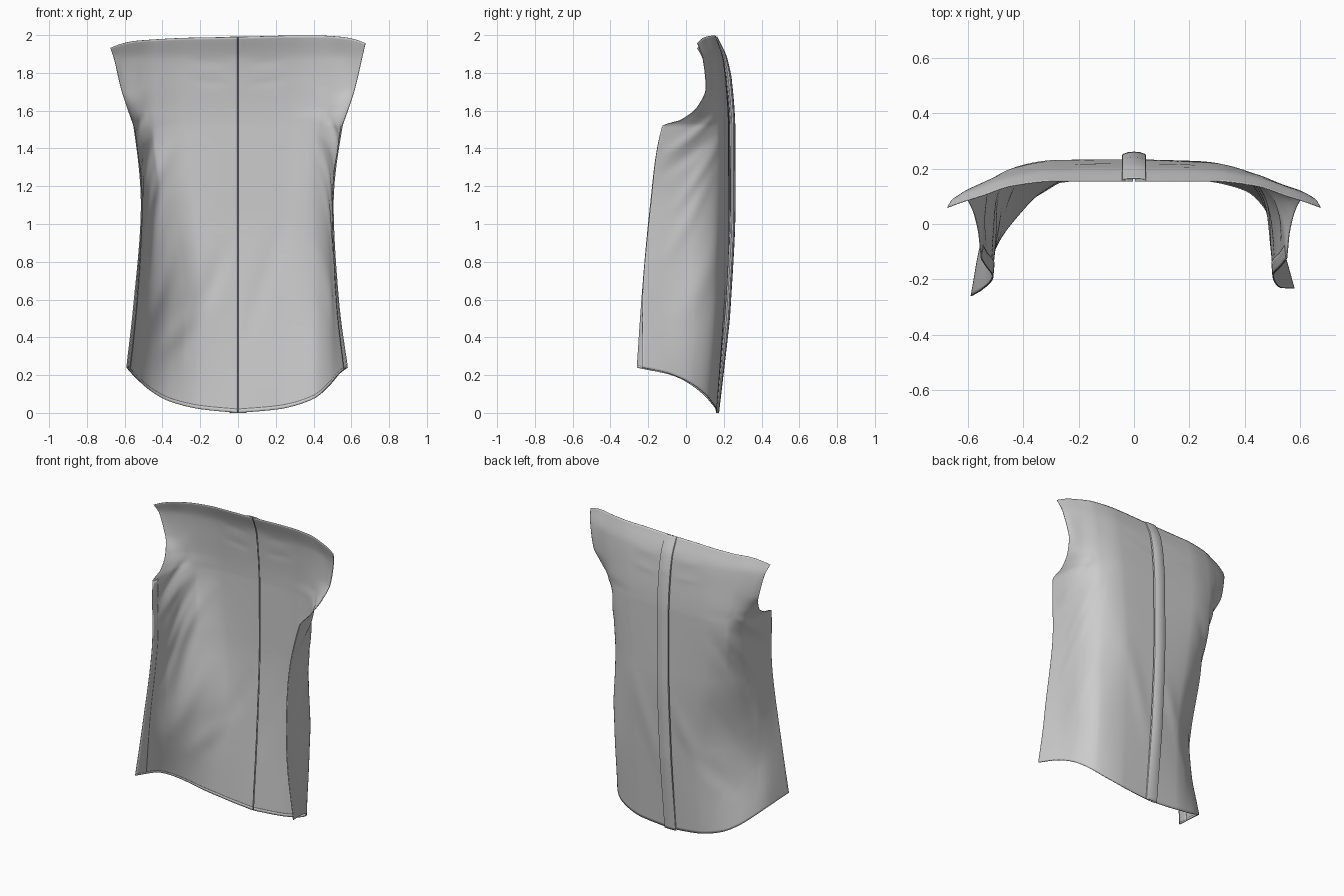
import bpy, bmesh, math
from mathutils import Vector

if "Cube" in bpy.data.objects:
    bpy.data.objects.remove(bpy.data.objects["Cube"])

# Cloth panel as lofted cross-sections: rows by height, points from the pleat to the side edge
UK = [0, .3, .52, .7, .86, 1]
VK = [0, .6, 1.1, 1.52, 1.55, 1.62, 1.72, 1.87, 1.99]
CENTRE_Y = [.163, .21, .233, .232, .231, .227, .218, .199, .155]
LOW_RIGHT = [
    [(.22, .162), (.40, .125), (.487, .04), (.54, -.095), (.58, -.233)],
    [(.23, .203), (.41, .16), (.49, .04), (.51, -.115), (.533, -.23)],
    [(.24, .225), (.405, .165), (.476, .05), (.495, -.08), (.505, -.187)]]
LOW_LEFT = [
    [(.2, .16), (.36, .13), (.46, .075), (.55, -.06), (.59, -.26)],
    [(.19, .187), (.355, .1), (.45, .0), (.515, -.12), (.55, -.235)],
    [(.24, .22), (.40, .15), (.475, .04), (.502, -.08), (.513, -.19)]]
UPPER = [
    [(.27, .228), (.43, .193), (.515, .1), (.545, -.01), (.553, -.125)],
    [(.27, .227), (.43, .193), (.52, .115), (.553, .03), (.563, -.03)],
    [(.28, .223), (.44, .192), (.53, .137), (.57, .095), (.588, .06)],
    [(.28, .214), (.44, .187), (.54, .147), (.595, .122), (.62, .105)],
    [(.28, .196), (.44, .173), (.55, .137), (.62, .108), (.655, .09)],
    [(.28, .155), (.44, .138), (.55, .102), (.62, .08), (.675, .06)]]
BULGE = {1: -.014, -1: .008}            # the underarm sits tighter on the right
BULGE_FADE = [0, 0, 0, 1, .95, .7, .4, .1, 0]
HEM_Z = {1: [0, .02, .075, .148, .21, .24], -1: [0, .02, .06, .115, .195, .24]}
TOP_Z = {1: [1.99, 1.997, 1.997, 1.99, 1.977, 1.957], -1: [1.99, 1.985, 1.977, 1.968, 1.953, 1.932]}
GAP = .003


def curve(xs, ys, t):
    """Smooth monotone interpolation through points."""
    n = len(xs)
    i = 0
    while i < n - 2 and t > xs[i + 1]:
        i += 1
    d = lambda k: (ys[k + 1] - ys[k]) / (xs[k + 1] - xs[k])

    def slope(k):
        if k == 0:
            return d(0)
        if k == n - 1:
            return d(n - 2)
        a, b = d(k - 1), d(k)
        return 0 if a * b <= 0 else 2 * a * b / (a + b)
    h = xs[i + 1] - xs[i]
    s = (t - xs[i]) / h
    return ((2 * s**3 - 3 * s**2 + 1) * ys[i] + (s**3 - 2 * s**2 + s) * h * slope(i)
            + (3 * s**2 - 2 * s**3) * ys[i + 1] + (s**3 - s**2) * h * slope(i + 1))


columns = {}


def base(u, v, side):
    key = (u, side)
    if key not in columns:
        rows = (LOW_RIGHT if side > 0 else LOW_LEFT) + UPPER
        xs, ys, zs = [], [], []
        for k, row in enumerate(rows):
            b = BULGE[side] * BULGE_FADE[k]
            push = [0, b / 3, b, b, b / 3, 0]
            px = [a + c for a, c in zip([GAP] + [p[0] for p in row], push)]
            py = [a + c for a, c in zip([CENTRE_Y[k]] + [p[1] for p in row], push)]
            xs.append(curve(UK, px, u) * side)
            ys.append(curve(UK, py, u))
            zs.append(VK[k])
        zs[0] = curve(UK, HEM_Z[side], u)
        zs[-1] = curve(UK, TOP_Z[side], u)
        columns[key] = (xs, ys, zs)
    return Vector([curve(VK, c, v) for c in columns[key]])


# Drape folds: start (u, v), end (u, v), width, height
FOLDS = [(-.1, .85, -.45, .35, .07, .008), (-.25, .6, -.6, .3, .07, -.008),
         (-.5, 1.3, -.72, .75, .06, .008), (.3, 1.0, .08, .45, .07, .006),
         (-.4, 1.4, -.7, 1.05, .05, -.007), (-.45, .9, -.75, .45, .07, -.006),
         (.55, .9, .75, .5, .07, .006)]
for s in (-1, 1):
    FOLDS += [(s * .92, 1.38, s * .62, 1.56, .03, .009), (s * .92, 1.28, s * .6, 1.46, .035, -.007),
              (s * .82, 1.1, s * .55, 1.42, .035, .007), (s * .85, .85, s * .6, 1.25, .04, .006),
              (s * .06, 1.85, s * .25, 1.86, .025, .002), (s * .06, 1.74, s * .25, 1.76, .025, .002)]


def wrinkle(u, v):
    total = 0
    for a, b, c, d, w, amp in FOLDS:
        dx, dy = c - a, d - b
        t = max(0, min(1, ((u - a) * dx + (v - b) * dy) / (dx * dx + dy * dy)))
        q = ((u - a - t * dx)**2 + (v - b - t * dy)**2) / (w * w)
        if q < 12:
            total += amp * math.exp(-q) * (.35 + .65 * math.sin(math.pi * t))
    return total * min(1, abs(u) * 15)


def surface(u, v, side, lift=0):
    p = base(u, v, side)
    e = .004
    u2 = u - e if u + e > 1 else u + e
    v2 = v - e if v + e > 1.99 else v + e
    du = (base(u2, v, side) - p) * (side if u2 > u else -side)
    dv = (base(u, v2, side) - p) * (1 if v2 > v else -1)
    return p + dv.cross(du).normalized() * (wrinkle(u * side, v) + lift)


def sheet(name, grid, thick):
    bm = bmesh.new()
    vs = [[bm.verts.new(p) for p in row] for row in grid]
    for r0, r1 in zip(vs, vs[1:]):
        for i in range(len(r0) - 1):
            bm.faces.new((r0[i], r1[i], r1[i + 1], r0[i + 1]))
    bmesh.ops.recalc_face_normals(bm, faces=bm.faces)
    me = bpy.data.meshes.new(name)
    bm.to_mesh(me)
    bm.free()
    ob = bpy.data.objects.new(name, me)
    bpy.context.collection.objects.link(ob)
    mod = ob.modifiers.new("thickness", 'SOLIDIFY')
    mod.thickness = thick
    mod.offset = 0
    bpy.ops.object.select_all(action='DESELECT')
    ob.select_set(True)
    bpy.context.view_layer.objects.active = ob
    bpy.ops.object.shade_smooth_by_angle(angle=math.radians(40))


def steps(a, b, n):
    return [a + (b - a) * i / n for i in range(n + 1)]


def patch(name, us, vs, side, lift, thick):
    sheet(name, [[surface(u, v, side, lift) for u in us] for v in vs], thick)


# Panel halves, with folded hem and side seam allowances on the inside
rows = steps(0, 1.5, 75) + steps(1.51, 1.99, 40)
for side, label in ((1, "right"), (-1, "left")):
    patch(label + "_back_panel", steps(0, 1, 80), rows, side, 0, .003)
    patch(label + "_hem", steps(0, 1, 80), steps(0, .02, 2), side, -.003, .002)
    patch(label + "_side_seam", steps(.94, 1, 4), steps(0, 1.515, 75), side, -.003, .002)

# Centre box pleat standing proud of the back, flatter at both ends
half = [(GAP, 0), (.034, .004), (.043, .011), (.041, .019), (.022, .026)]
section = half + [(0, .028)] + [(-x, d) for x, d in reversed(half)]
grid = []
for v in rows:
    y = curve(VK, CENTRE_Y, v)
    slope = (curve(VK, CENTRE_Y, min(1.99, v + .01)) - curve(VK, CENTRE_Y, max(0, v - .01))) / .02
    n = Vector((0, 1, -slope)).normalized()
    n.z = max(n.z, 0)
    depth = min(1, .4 + v * 1.2, .35 + (1.99 - v) * 3)
    grid.append([Vector((x, y, v)) + n * d * depth for x, d in section])
sheet("centre_pleat", grid, .002)
